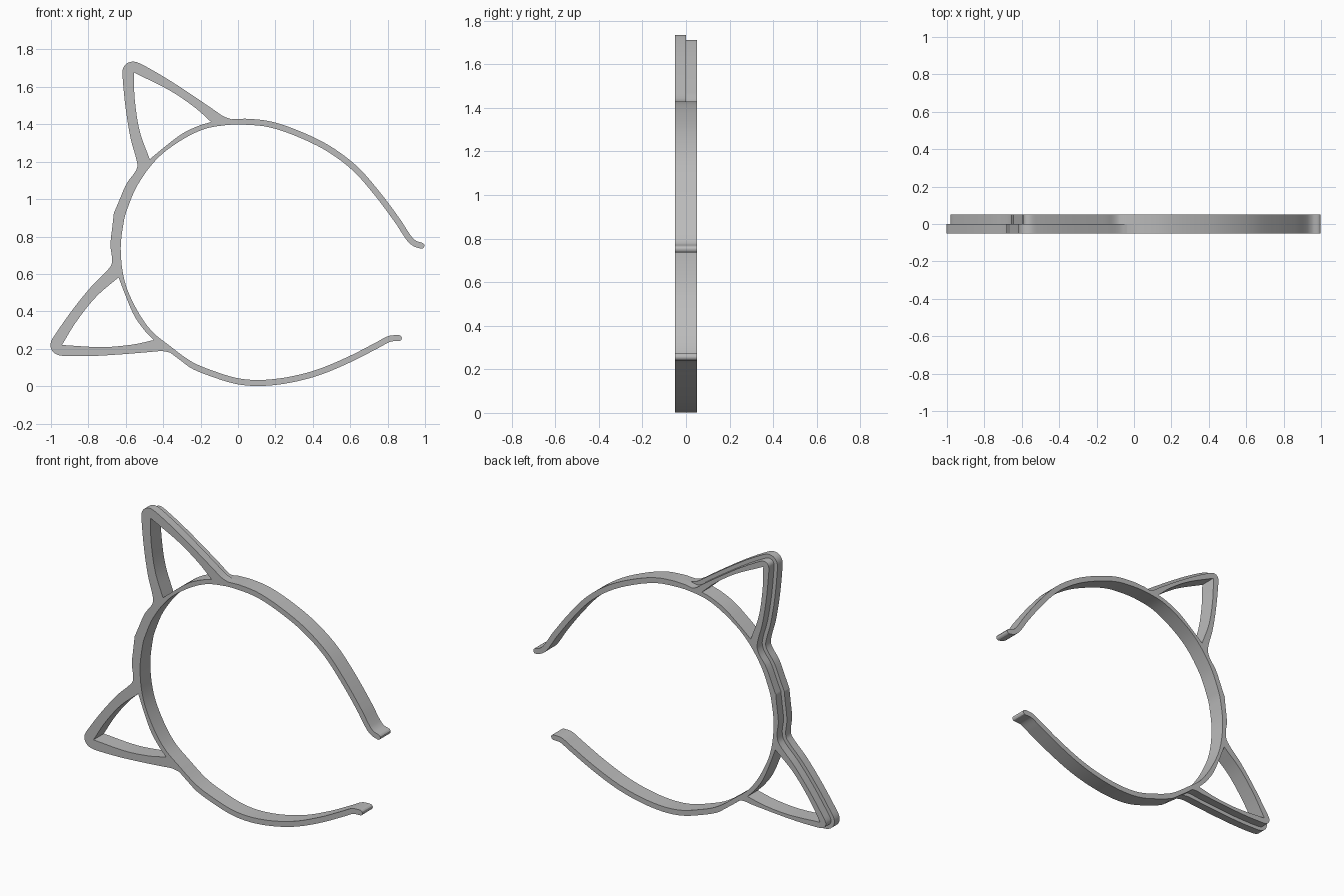
import bpy
import bmesh
import math
from mathutils import Vector
from mathutils.geometry import interpolate_bezier

cube = bpy.data.objects.get("Cube")
if cube:
    bpy.data.objects.remove(cube, do_unlink=True)

BAND_RADIUS = 0.016      # half the band thickness
LAYER_DEPTH = 0.05       # depth of each of the two layers
STEP = 0.023             # how far the rear layer is set back at the ears
SAMPLES = 7

# Symmetry axis of the tilted headband
AXIS_POINT = Vector((0, 0.751, 0))
AXIS_NORMAL = Vector((0.255, 0.967, 0)).normalized()


def points(pairs):
    return [Vector((x, z, 0)) for x, z in pairs]


def mirrored(path):
    """Reflect a path over the headband's axis and reverse its direction."""
    return [p - 2 * (p - AXIS_POINT).dot(AXIS_NORMAL) * AXIS_NORMAL
            for p in reversed(path)]


def tangents(path):
    last = len(path) - 1
    return [(path[min(i + 1, last)] - path[max(i - 1, 0)]).normalized()
            for i in range(len(path))]


def smooth(path):
    """Sample a smooth open curve through the given points."""
    result = []
    directions = tangents(path)
    for i in range(len(path) - 1):
        a, b = path[i], path[i + 1]
        handle = (b - a).length / 3
        result += interpolate_bezier(a, a + directions[i] * handle,
                                     b - directions[i + 1] * handle, b,
                                     SAMPLES)[:-1]
    return result + [path[-1]]


def offset(path, distance):
    """Shift a path to its left by a distance."""
    return [p + Vector((-t.y, t.x, 0)) * distance
            for p, t in zip(path, tangents(path))]


def round_cap(centre, direction):
    """Half circle from the left of a path end to its right."""
    side = Vector((-direction.y, direction.x, 0))
    return [centre + BAND_RADIUS * (side * math.cos(a) + direction * math.sin(a))
            for a in (math.pi * i / 6 for i in range(1, 6))]


# Band centreline: two tails joined by a mirrored arc
lower_tail = points([(0.86, 0.257), (0.81, 0.253), (0.75, 0.222), (0.6, 0.145),
                     (0.43, 0.074), (0.27, 0.033), (0.12, 0.017), (0, 0.026),
                     (-0.118, 0.06), (-0.25, 0.114)])
upper_arc = points([(-0.61, 0.945), (-0.551, 1.083), (-0.446, 1.225),
                    (-0.32, 1.323), (-0.187, 1.389), (-0.06, 1.412)])
upper_tail = points([(0.036, 1.414), (0.17, 1.4), (0.325, 1.348), (0.482, 1.271),
                     (0.624, 1.165), (0.743, 1.031), (0.853, 0.884),
                     (0.915, 0.79), (0.945, 0.763), (0.981, 0.751)])
centreline = smooth(lower_tail + mirrored(upper_arc) + upper_arc + upper_tail)

# Outer edge of one ear, from the bridge over the tip to the band
ear_edge = points([(-0.664, 0.925), (-0.637, 0.988), (-0.595, 1.084),
                   (-0.548, 1.149), (-0.538, 1.186), (-0.573, 1.32),
                   (-0.6, 1.48), (-0.616, 1.64), (-0.616, 1.693),
                   (-0.595, 1.725), (-0.557, 1.735), (-0.514, 1.72),
                   (-0.39, 1.65), (-0.258, 1.565), (-0.14, 1.485),
                   (-0.076, 1.442), (-0.034, 1.427)])

# Three sides of the ear opening, meeting at sharp corners
opening_sides = [
    points([(-0.557, 1.677), (-0.552, 1.533), (-0.525, 1.362), (-0.472, 1.213)]),
    points([(-0.472, 1.213), (-0.39, 1.281), (-0.295, 1.352), (-0.205, 1.394),
            (-0.143, 1.412)]),
    points([(-0.143, 1.412), (-0.231, 1.49), (-0.365, 1.581), (-0.557, 1.677)]),
]
opening = [p for side in opening_sides for p in smooth(side)[:-1]]


def layer_outline(inset):
    """Whole outer boundary, with the ears and bridge set in by a distance."""
    edge = mirrored(ear_edge) + ear_edge
    moved = offset(edge, -inset)
    edge = smooth([edge[0]] + moved[1:-1] + [edge[-1]])
    outer = offset(centreline, BAND_RADIUS)
    inner = offset(centreline, -BAND_RADIUS)
    low_count = (len(lower_tail) - 1) * (SAMPLES - 1) + 1
    high_count = (len(upper_tail) - 1) * (SAMPLES - 1) + 1
    direction = tangents(centreline)
    return (outer[:low_count] + edge + outer[-high_count:]
            + round_cap(centreline[-1], direction[-1])
            + inner[::-1]
            + round_cap(centreline[0], -direction[0]))


def make_layer(name, inset, y, material):
    """Fill the outline around the two ear openings and give it depth."""
    curve = bpy.data.curves.new(name, 'CURVE')
    curve.dimensions = '2D'
    curve.fill_mode = 'BOTH'
    curve.extrude = LAYER_DEPTH / 2
    for loop in (layer_outline(inset), opening, mirrored(opening)):
        spline = curve.splines.new('POLY')
        spline.points.add(len(loop) - 1)
        for point, p in zip(spline.points, loop):
            point.co = (p.x, p.y, 0, 1)
        spline.use_cyclic_u = True
    layer = bpy.data.objects.new(name, curve)
    bpy.context.collection.objects.link(layer)
    layer.rotation_euler.x = math.pi / 2
    layer.location.y = y

    bpy.ops.object.select_all(action='DESELECT')
    layer.select_set(True)
    bpy.context.view_layer.objects.active = layer
    bpy.ops.object.convert(target='MESH')
    layer = bpy.context.object

    bm = bmesh.new()
    bm.from_mesh(layer.data)
    bmesh.ops.remove_doubles(bm, verts=bm.verts, dist=0.0001)
    bmesh.ops.recalc_face_normals(bm, faces=bm.faces)
    bm.to_mesh(layer.data)
    bm.free()
    layer.data.materials.clear()
    layer.data.materials.append(material)
    bpy.ops.object.shade_smooth_by_angle(angle=math.radians(30))


# Plain grey plastic
grey = bpy.data.materials.new("grey_plastic")
grey.use_nodes = True
colour = (0.5, 0.5, 0.5, 1)
grey.diffuse_color = colour
grey.node_tree.nodes["Principled BSDF"].inputs["Base Color"].default_value = colour

# Wider front layer and slimmer rear layer
make_layer("headband_front_layer", 0, -LAYER_DEPTH / 2, grey)
make_layer("headband_rear_layer", STEP, LAYER_DEPTH / 2, grey)
